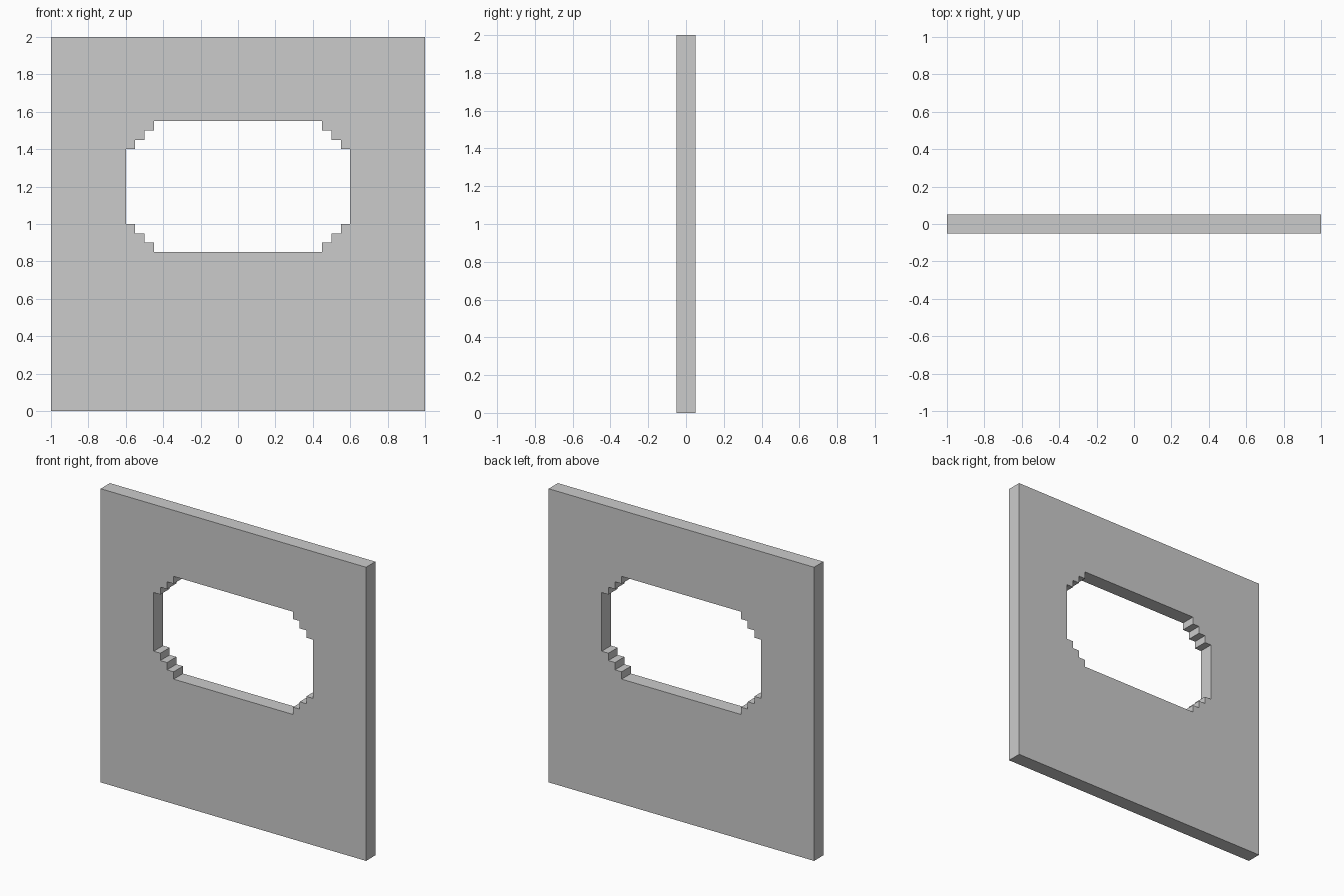
import bpy
import bmesh

if "Cube" in bpy.data.objects:
    bpy.data.objects.remove(bpy.data.objects["Cube"])

THICK = 0.10
HOLE_Z = 1.20   # height of the window centre
STEP = 0.05     # size of each corner step


def add_loop(bm, points):
    verts = [bm.verts.new((x, -THICK / 2, z)) for x, z in points]
    return [bm.edges.new((a, b)) for a, b in zip(verts, verts[1:] + verts[:1])]


# Stepped window outline: one corner, mirrored into all four quadrants
corner = [(0.60, 0.20)]
for i in range(3):
    x, z = corner[-1]
    corner += [(x - STEP, z), (x - STEP, z + STEP)]
upper = corner + [(-x, z) for x, z in reversed(corner)]
window = upper + [(x, -z) for x, z in reversed(upper)]

# Wall panel: square outline with the window left open
bm = bmesh.new()
edges = add_loop(bm, [(-1, 0), (1, 0), (1, 2), (-1, 2)])
edges += add_loop(bm, [(x, HOLE_Z + z) for x, z in window])
bmesh.ops.triangle_fill(bm, edges=edges, use_beauty=True)

# Thickness
ext = bmesh.ops.extrude_face_region(bm, geom=bm.faces[:], use_keep_orig=True)
moved = [g for g in ext["geom"] if isinstance(g, bmesh.types.BMVert)]
bmesh.ops.translate(bm, vec=(0, THICK, 0), verts=moved)
bmesh.ops.recalc_face_normals(bm, faces=bm.faces[:])

mesh = bpy.data.meshes.new("wall_panel")
bm.to_mesh(mesh)
bm.free()
bpy.context.collection.objects.link(bpy.data.objects.new("wall_panel", mesh))
